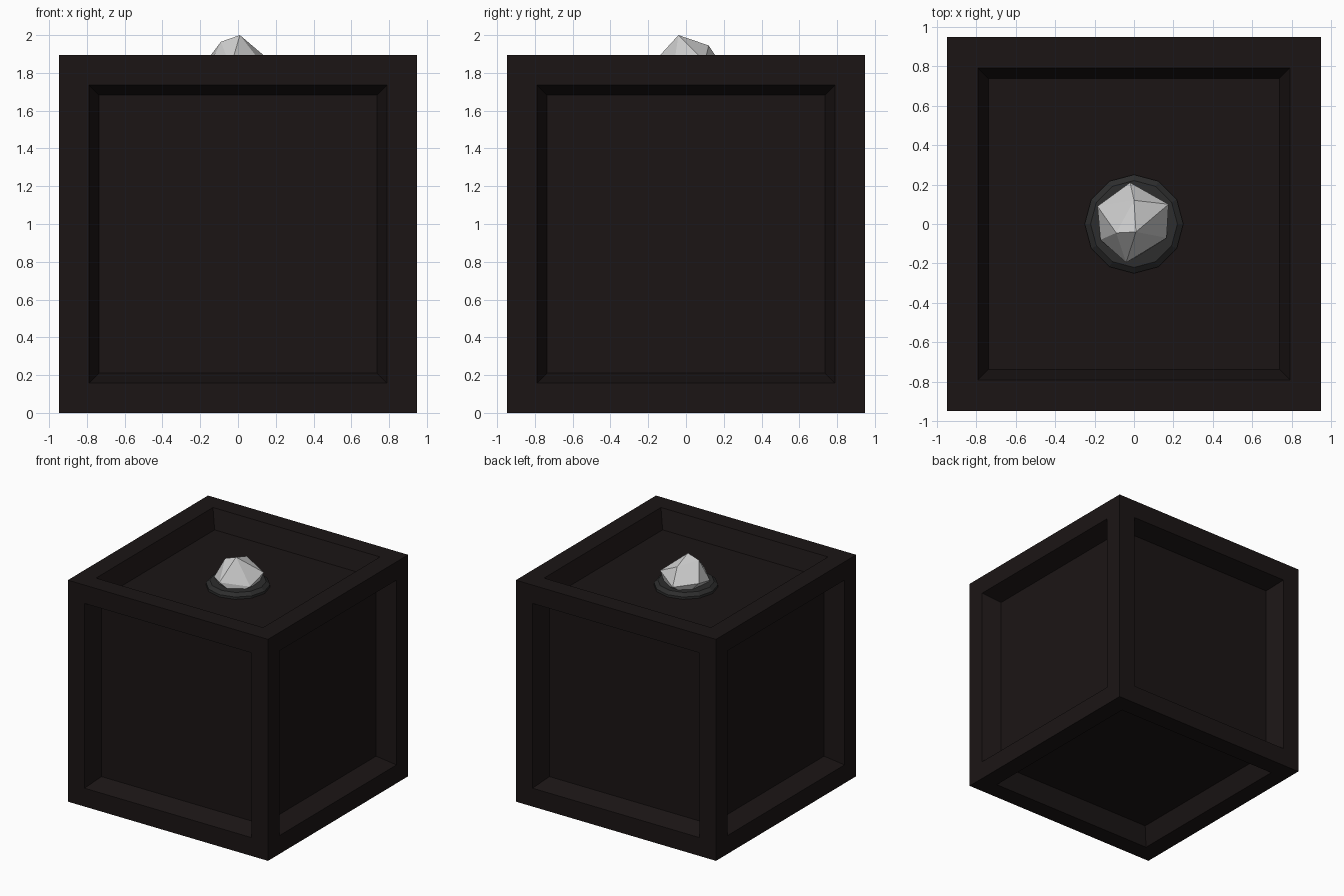
import bpy, bmesh
from math import pi, sin, cos

if "Cube" in bpy.data.objects:
    bpy.data.objects.remove(bpy.data.objects["Cube"])


def add_part(name, bm, color=None):
    mesh = bpy.data.meshes.new(name)
    bmesh.ops.recalc_face_normals(bm, faces=bm.faces[:])
    bm.to_mesh(mesh)
    bm.free()
    obj = bpy.data.objects.new(name, mesh)
    bpy.context.collection.objects.link(obj)
    if color:
        mat = bpy.data.materials.new(name + "_color")
        mat.diffuse_color = (*color, 1)
        mat.use_nodes = True
        mat.node_tree.nodes["Principled BSDF"].inputs["Base Color"].default_value = mat.diffuse_color
        mesh.materials.append(mat)
    return obj


SIZE = 1.894     # edge of the box
BORDER = 0.157   # frame width
DEPTH = 0.157    # recess depth
FLOOR = SIZE - DEPTH

# Box with a sloped recess in each of the six faces
bm = bmesh.new()
bmesh.ops.create_cube(bm, size=SIZE)
panels = bm.faces[:]
bmesh.ops.inset_individual(bm, faces=panels, thickness=BORDER,
                           use_even_offset=True)
bmesh.ops.inset_individual(bm, faces=panels, thickness=0.053, depth=-DEPTH,
                           use_even_offset=True)
box = add_part("panelled_box", bm, (0.0108, 0.0074, 0.0074))
box.location.z = SIZE / 2

# Low stepped collar under the stone
bm = bmesh.new()
SIDES = 12
rings = []
for r, z in [(0.25, 0.0), (0.25, 0.02), (0.22, 0.045), (0.17, 0.045)]:
    rings.append([bm.verts.new((r * cos(2 * pi * i / SIDES),
                                r * sin(2 * pi * i / SIDES), FLOOR + z))
                  for i in range(SIDES)])
for low, high in zip(rings, rings[1:]):
    for i in range(SIDES):
        j = (i + 1) % SIDES
        bm.faces.new((low[i], low[j], high[j], high[i]))
bm.faces.new(rings[0][::-1])
bm.faces.new(rings[-1])
add_part("stone_collar", bm, (0.026, 0.026, 0.026))

# Irregular faceted stone
points = [(0.01, -0.04, 2.0), (-0.09, -0.045, 1.965), (0.0, 0.12, 1.945),
          (-0.02, 0.21, 1.81), (0.175, 0.10, 1.86), (0.165, -0.07, 1.80),
          (-0.04, -0.195, 1.83), (-0.17, -0.08, 1.80), (-0.185, 0.09, 1.84),
          (0.12, 0.10, FLOOR), (0.06, -0.14, FLOOR), (-0.12, -0.08, FLOOR),
          (-0.09, 0.12, FLOOR)]
bm = bmesh.new()
for p in points:
    bm.verts.new(p)
bmesh.ops.convex_hull(bm, input=bm.verts[:])
add_part("faceted_stone", bm)
